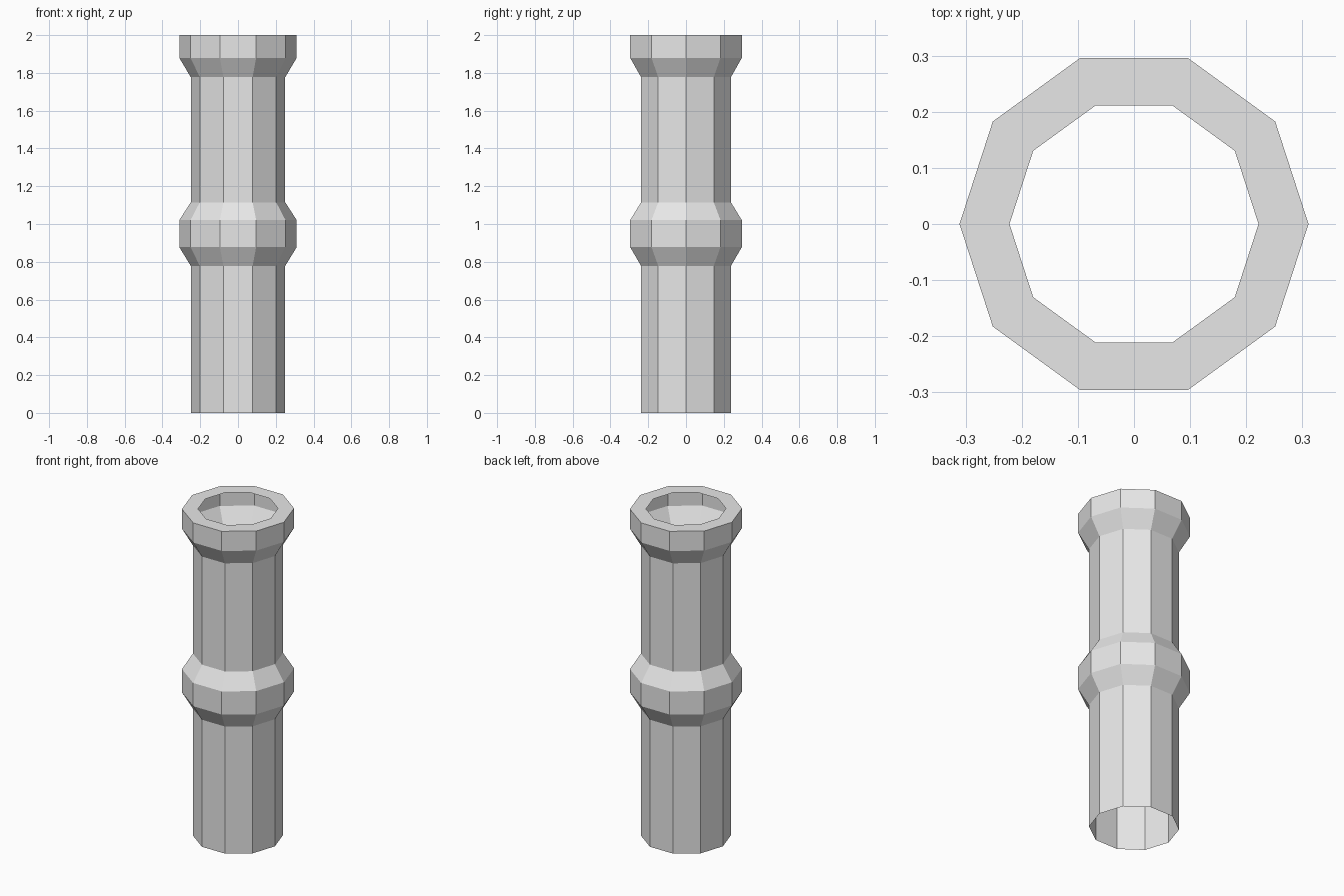
import bpy
import bmesh
from math import cos, sin, tau

cube = bpy.data.objects.get("Cube")
if cube:
    bpy.data.objects.remove(cube, do_unlink=True)

SIDES = 10
PIPE, COLLAR, MOUTH = 0.25, 0.311, 0.222

# One flat grey
grey = bpy.data.materials.new("light_grey")
grey.use_nodes = True
colour = (0.8, 0.8, 0.8, 1)
grey.diffuse_color = colour
grey.node_tree.nodes["Principled BSDF"].inputs["Base Color"].default_value = colour

# Profile from the open bottom up to the inward lip: (radius, height)
profile = [
    (PIPE, 0), (PIPE, 0.778),                  # lower shaft
    (COLLAR, 0.878), (COLLAR, 1.02),           # middle collar
    (PIPE, 1.115), (PIPE, 1.777),              # upper shaft
    (COLLAR, 1.88), (COLLAR, 2), (MOUTH, 2),   # top collar and flat lip
]


def lathe(name, points, sides, material):
    """Sweep a profile around z as an open shell with flat faces."""
    bm = bmesh.new()
    rings = [[bm.verts.new((r * cos(tau * i / sides), r * sin(tau * i / sides), z))
              for i in range(sides)] for r, z in points]
    for low, high in zip(rings, rings[1:]):
        for i in range(sides):
            j = (i + 1) % sides
            bm.faces.new((low[i], low[j], high[j], high[i]))
    mesh = bpy.data.meshes.new(name)
    bm.to_mesh(mesh)
    bm.free()
    mesh.materials.append(material)
    obj = bpy.data.objects.new(name, mesh)
    bpy.context.collection.objects.link(obj)
    return obj


lathe("collared_pipe", profile, SIDES, grey)
